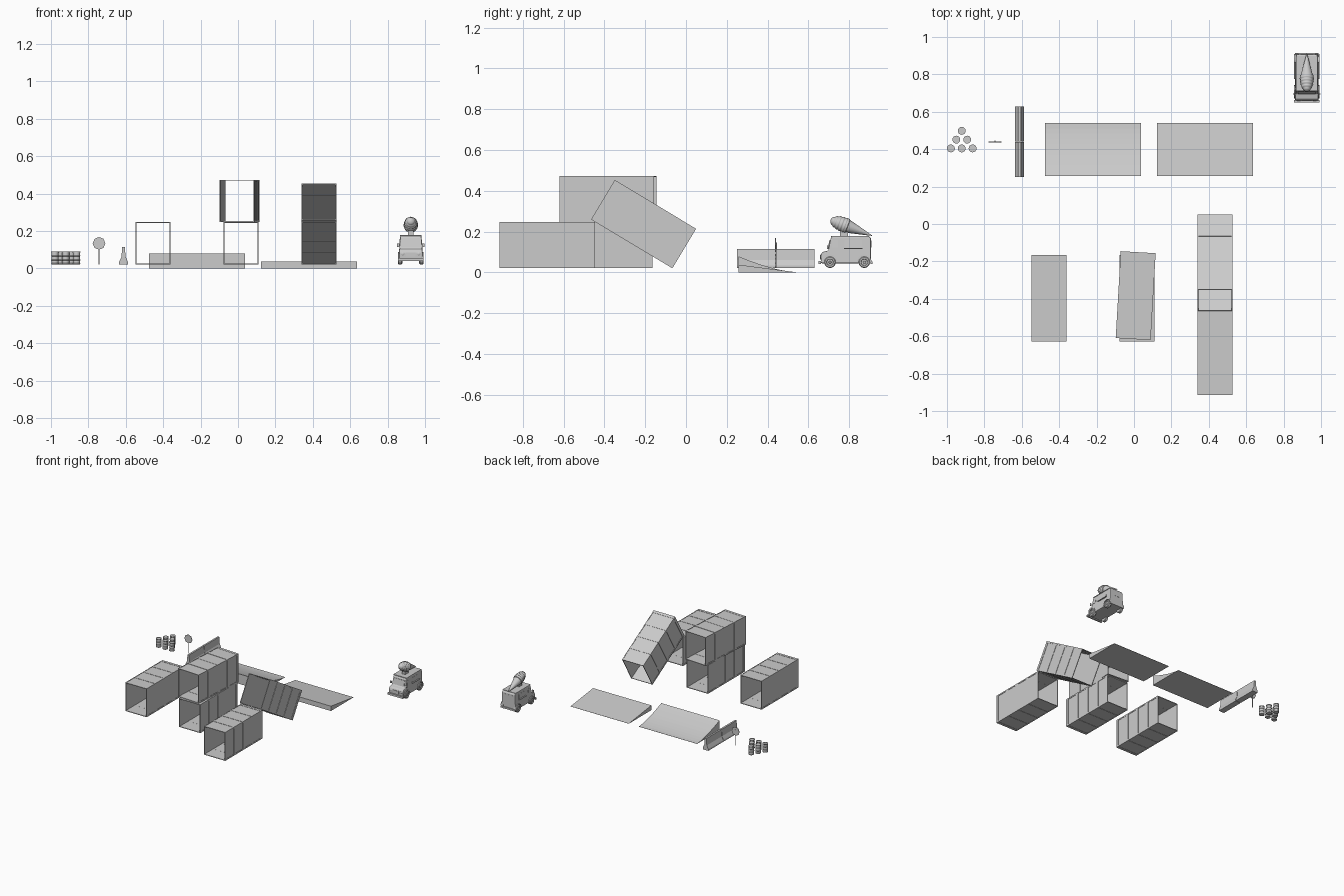
import bpy, bmesh, math
from mathutils import Matrix, Vector

if "Cube" in bpy.data.objects:
    bpy.data.objects.remove(bpy.data.objects["Cube"])


def finish(name, bm, loc=(0, 0, 0), rot=(0, 0, 0), smooth=False):
    bmesh.ops.recalc_face_normals(bm, faces=bm.faces)
    me = bpy.data.meshes.new(name)
    bm.to_mesh(me)
    bm.free()
    ob = bpy.data.objects.new(name, me)
    bpy.context.collection.objects.link(ob)
    ob.location, ob.rotation_euler = loc, rot
    if smooth:
        bpy.ops.object.select_all(action='DESELECT')
        ob.select_set(True)
        bpy.context.view_layer.objects.active = ob
        bpy.ops.object.shade_smooth_by_angle(angle=math.radians(40))
    return ob


def add_box(bm, c, s):
    bmesh.ops.create_cube(bm, size=1, matrix=Matrix.Translation(c) @ Matrix.Diagonal((*s, 1)))


def box(name, c, s, rot=(0, 0, 0)):
    bm = bmesh.new()
    add_box(bm, (0, 0, 0), s)
    return finish(name, bm, c, rot)


def prism(name, pts, a, b, to3d):
    """Closed outline pts swept from a to b; to3d(p, q, t) places each point."""
    bm = bmesh.new()
    ends = [[bm.verts.new(to3d(p, q, t)) for p, q in pts] for t in (a, b)]
    for e in ends:
        bm.faces.new(e)
    n = len(pts)
    for i in range(n):
        j = (i + 1) % n
        bm.faces.new((ends[0][i], ends[0][j], ends[1][j], ends[1][i]))
    return finish(name, bm)


def lathe(name, prof, seg, loc, rot=(0, 0, 0), smooth=True):
    """Revolve (radius, height) profile about local z."""
    bm = bmesh.new()
    rings = [[bm.verts.new((r * math.cos(2 * math.pi * k / seg), r * math.sin(2 * math.pi * k / seg), h))
              for k in range(seg)] for r, h in prof]
    for a, b in zip(rings, rings[1:]):
        for k in range(seg):
            m = (k + 1) % seg
            bm.faces.new((a[k], a[m], b[m], b[k]))
    bm.faces.new(rings[0])
    bm.faces.new(rings[-1])
    return finish(name, bm, loc, rot, smooth)


def ring(bm, w, h, t, y, d):
    """Rectangular hoop around the container."""
    for s in (-1, 1):
        add_box(bm, (s * (w - t) / 2, y, 0), (t, d, h))
        add_box(bm, (0, y, s * (h - t) / 2), (w - 2 * t, d, t))


# Shipping containers: open tube, ribs and corner rails
W, L, H = 0.187, 0.465, 0.226


def container(name, loc, rot=(0, 0, 0)):
    bm = bmesh.new()
    ring(bm, W - 0.005, H - 0.004, 0.0025, 0, L - 0.002)
    for k in (-1, 0, 1):
        ring(bm, W, H, 0.005, k * 0.112, 0.025)
    for s in (-1, 1):
        ring(bm, W, H, 0.005, s * (L / 2 - 0.01), 0.02)
        for x in (-1, 1):
            add_box(bm, (x * (W / 2 - 0.0025), 0, s * (H / 2 - 0.005)), (0.005, L, 0.01))
    return finish(name, bm, loc, rot)


container("single_container", (-0.455, -0.397, 0.135))
container("stack_lower_container", (0.016, -0.397, 0.135))
container("stack_upper_container", (0.009, -0.383, 0.361), (0, 0, math.radians(-3.3)))
container("front_container", (0.434, -0.681, 0.135))
container("leaning_container", (0.434, -0.208, 0.237), (math.radians(-31), 0, 0))

# Ramps: tall edge towards the front, curved and straight
yz = lambda p, q, t: (t, p, q)
curve = [(0.257 + 0.283 * i / 10, 0.078 * (1 - i / 10) ** 1.5 + 0.001) for i in range(11)]
prism("curved_ramp", curve + [(0.54, 0), (0.257, 0)], -0.475, 0.037, yz)
prism("low_ramp", [(0.257, 0), (0.257, 0.038), (0.54, 0.001), (0.54, 0)], 0.124, 0.636, yz)

# Road barriers
half = [(0.024, 0.022), (0.024, 0.035), (0.011, 0.062), (0.007, 0.115)]
outline = half + [(-x, z) for x, z in reversed(half)]
for i in range(2):
    y0 = 0.25 + i * 0.191
    prism(f"barrier_{i + 1}", outline, y0, y0 + 0.188, lambda p, q, t: (p - 0.612, t, q))

# Road sign
octagon = [(0.034 * math.cos(math.pi * k / 4), 0.034 * math.sin(math.pi * k / 4)) for k in range(8)]
prism("sign_plate", octagon, 0.437, 0.441, lambda p, q, t: (p - 0.743, t, q + 0.134))
lathe("sign_post", [(0.003, 0), (0.003, 0.125)], 8, (-0.743, 0.444, 0.022))

# Barrels
barrel = [(0.019, 0), (0.021, 0.002), (0.021, 0.004), (0.019, 0.006), (0.019, 0.021), (0.021, 0.023),
          (0.019, 0.025), (0.019, 0.043), (0.021, 0.045), (0.019, 0.047), (0.019, 0.062),
          (0.021, 0.064), (0.021, 0.068), (0.018, 0.068), (0.018, 0.066)]
for row in range(3):
    for k in range(row + 1):
        lathe(f"barrel_{row}_{k}", barrel, 16,
              (-0.921 + (k - row / 2) * 0.058, 0.498 - row * 0.047, 0.022))

# Truck body: side profile, narrowed towards the roof
TX = 0.924
side = [(0.662, 0.045), (0.660, 0.085), (0.668, 0.100), (0.697, 0.107), (0.709, 0.168), (0.718, 0.176),
        (0.897, 0.178), (0.907, 0.168), (0.907, 0.045)]


def body_width(z):
    return 0.063 - 0.08 * max(0, z - 0.09)


bm = bmesh.new()
ends = [[bm.verts.new((TX + s * body_width(z), y, z)) for y, z in side] for s in (-1, 1)]
for e in ends:
    bm.faces.new(e)
for i in range(len(side)):
    j = (i + 1) % len(side)
    bm.faces.new((ends[0][i], ends[0][j], ends[1][j], ends[1][i]))
body = finish("truck_body", bm)
bev = body.modifiers.new("bevel", 'BEVEL')
bev.width, bev.segments, bev.limit_method = 0.005, 2, 'ANGLE'

# Truck trim
box("windshield", (TX, 0.701, 0.138), (0.092, 0.004, 0.042), (math.radians(-11), 0, 0))
box("front_bumper", (TX, 0.656, 0.048), (0.136, 0.012, 0.015))
box("rear_bumper", (TX, 0.909, 0.048), (0.126, 0.01, 0.013))
box("grille", (TX, 0.6595, 0.075), (0.05, 0.004, 0.022))
box("roof_rim", (TX, 0.805, 0.177), (0.116, 0.186, 0.005))
box("rear_window", (TX, 0.907, 0.14), (0.07, 0.003, 0.035))
for s, nm in ((-1, "left"), (1, "right")):
    tilt = (0, -s * 0.08, 0)
    box(nm + "_cab_window", (TX + s * 0.059, 0.73, 0.14), (0.003, 0.028, 0.036), tilt)
    box(nm + "_serving_window", (TX + s * 0.059, 0.82, 0.14), (0.003, 0.085, 0.036), tilt)
    box(nm + "_serving_shelf", (TX + s * 0.064, 0.82, 0.117), (0.01, 0.09, 0.004))
    box(nm + "_mirror", (TX + s * 0.067, 0.695, 0.123), (0.012, 0.005, 0.018))
    lathe(nm + "_headlight", [(0.009, 0), (0.009, 0.004), (0.006, 0.006)], 12,
          (TX + s * 0.043, 0.663, 0.078), (math.pi / 2, 0, 0))
    for y, end in ((0.706, "front"), (0.874, "rear")):
        # wheel with sunken hub, and an arched fender
        wheel = [(0.024, -0.012), (0.028, -0.008), (0.028, 0.008), (0.024, 0.012), (0.017, 0.012),
                 (0.015, 0.008), (0.007, 0.008), (0.005, 0.011)]
        lathe(f"{end}_{nm}_wheel", wheel, 20, (TX + s * 0.057, y, 0.05), (0, s * math.pi / 2, 0))
        arc = [(r * math.cos(a), r * math.sin(a)) for r, seq in ((0.036, range(9)), (0.031, range(8, -1, -1)))
               for a in (math.pi * k / 8 for k in seq)]
        prism(f"{end}_{nm}_fender", arc, TX + s * 0.045, TX + s * 0.068,
              lambda p, q, t: (t, y + p, 0.053 + q))

# Rooftop cone, lying back along the roof
tip, tilt = (TX, 0.913, 0.18), (math.radians(69), 0, 0)
lathe("cone", [(0.001, 0), (0.033, 0.128), (0.037, 0.13), (0.037, 0.14), (0.033, 0.14)], 20, tip, tilt)
swirl = []
for i in range(33):
    u = i / 32
    r = 0.039 * math.sqrt(max(0.002, 1 - u ** 2.2))
    swirl.append((r * (1 - 0.10 * (0.5 + 0.5 * math.cos(2 * math.pi * 5 * u))), 0.136 + 0.083 * u))
lathe("swirl_scoop", swirl, 20, tip, tilt)
box("cone_mount", (TX, 0.775, 0.187), (0.03, 0.04, 0.03))
